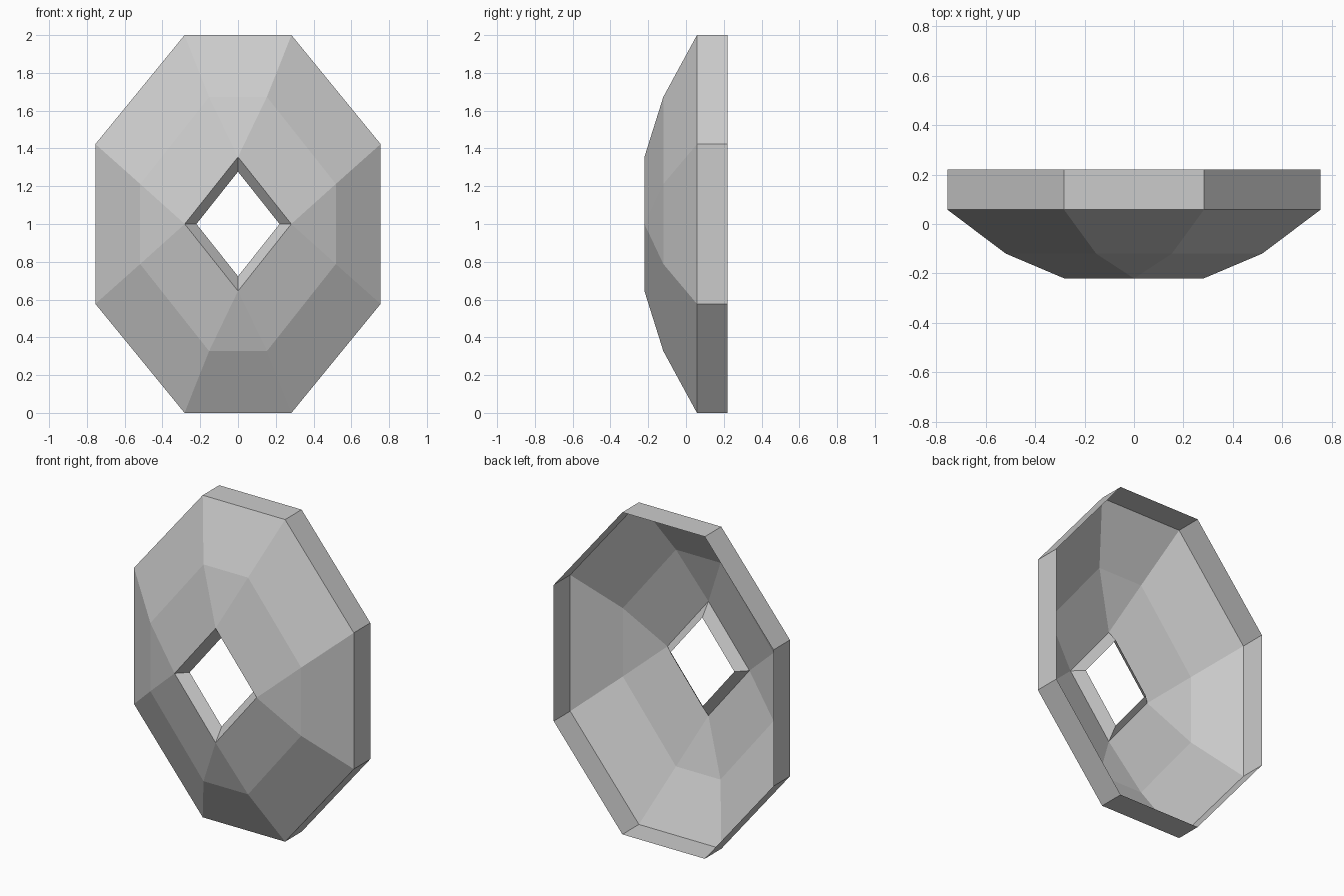
import bpy, bmesh

if "Cube" in bpy.data.objects:
    bpy.data.objects.remove(bpy.data.objects["Cube"])

# (short-edge half width, half height, side half width, side half height, y)
# from the back rim, over the faceted dish, into the lip of the diamond hole
RINGS = [
    (0.283, 1.000, 0.755, 0.423, 0.22),
    (0.283, 1.000, 0.755, 0.423, 0.058),
    (0.153, 0.673, 0.518, 0.212, -0.12),
    (0.0, 0.355, 0.282, 0.0, -0.22),
    (0.0, 0.277, 0.220, 0.0, -0.16),
]


def ring(bm, a, h, w, b, y):
    """Octagon, counter-clockwise from the front; a = b = 0 gives a diamond."""
    pts = [(w, -b), (w, b), (a, h), (-a, h), (-w, b), (-w, -b), (-a, -h), (a, -h)]
    return [bm.verts.new((x, y, 1 + z)) for x, z in pts]


# Open octagonal dish, a single-sheet shell
bm = bmesh.new()
loops = [ring(bm, *r) for r in RINGS]
for outer, inner in zip(loops, loops[1:]):
    for i in range(8):
        j = (i + 1) % 8
        bm.faces.new((outer[i], outer[j], inner[j], inner[i]))

# Collapse doubled diamond corners into clean triangles and quads
bmesh.ops.remove_doubles(bm, verts=bm.verts, dist=0.0001)

mesh = bpy.data.meshes.new("octagonal_dish")
bm.to_mesh(mesh)
bm.free()
dish = bpy.data.objects.new("octagonal_dish", mesh)
bpy.context.collection.objects.link(dish)
